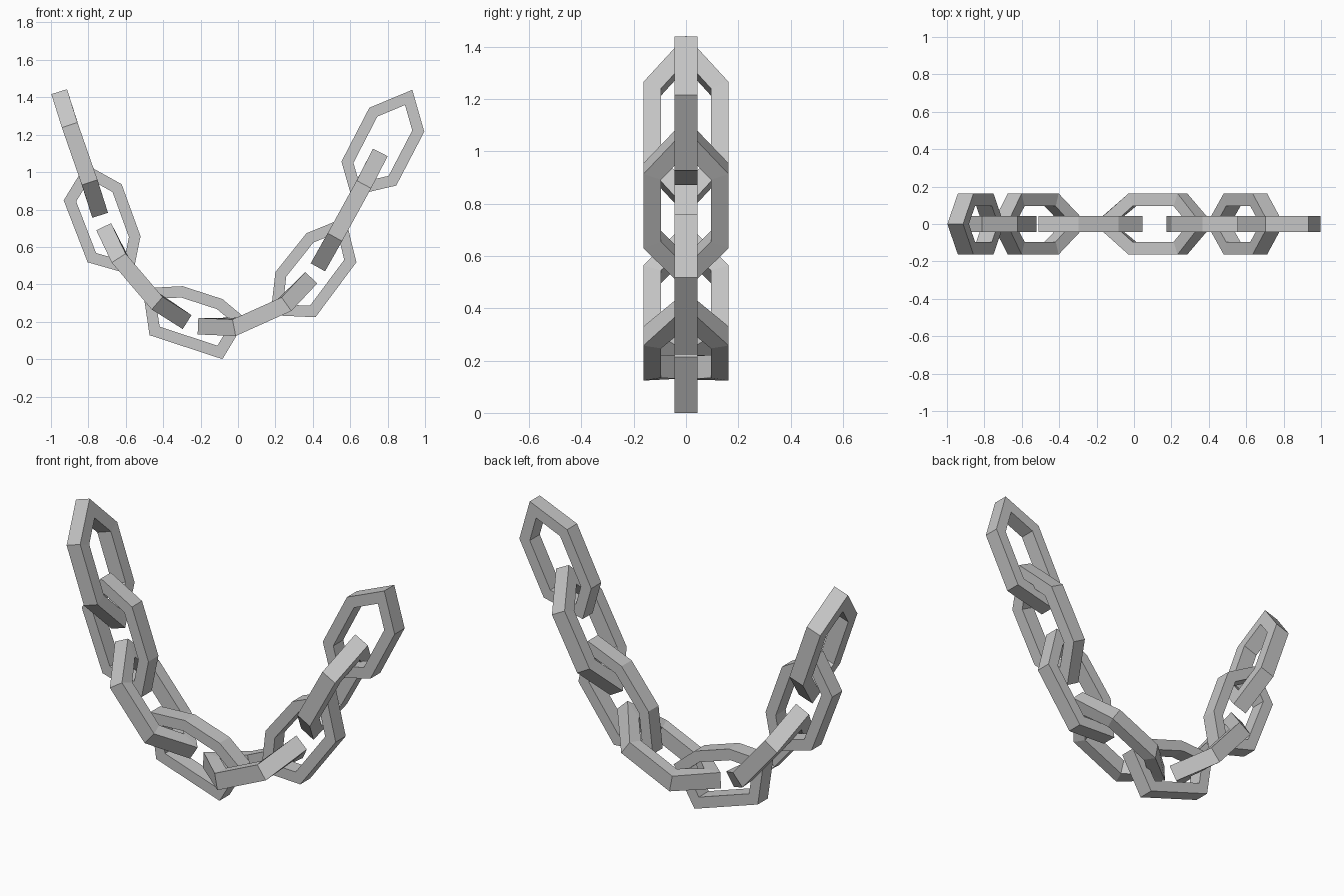
import bpy
import bmesh
from mathutils import Vector

default_cube = bpy.data.objects.get("Cube")
if default_cube:
    bpy.data.objects.remove(default_cube, do_unlink=True)

HALF_DEPTH = 0.044     # half the thickness of a bar
HALF_WIDTH = 0.163     # half the width of a link

# Plain steel
steel = bpy.data.materials.new("grey_steel")
steel.use_nodes = True
GREY = (0.57, 0.57, 0.57, 1)
steel.diffuse_color = GREY
steel.node_tree.nodes["Principled BSDF"].inputs["Base Color"].default_value = GREY


def inset(outline, distance):
    """Shrink a convex outline evenly, with mitred corners."""
    points = [Vector(p) for p in outline]
    count = len(points)
    centre = sum(points, Vector((0, 0))) / count
    result = []
    for i, point in enumerate(points):
        before = (point - points[i - 1]).normalized()
        after = (points[(i + 1) % count] - point).normalized()
        normals = [Vector((-d.y, d.x)) for d in (before, after)]
        normals = [n if n.dot(centre - point) > 0 else -n for n in normals]
        miter = (normals[0] + normals[1]).normalized()
        result.append(point + miter * distance / miter.dot(normals[0]))
    return result


def build_link(name, outline, bar, place):
    """Closed ring with square bars; place(u, v, side) puts a point in space."""
    inner = inset(outline, bar)
    bm = bmesh.new()
    rings = [[bm.verts.new(place(p[0], p[1], side)) for p in ring]
             for ring, side in ((outline, 1), (inner, 1), (inner, -1), (outline, -1))]
    count = len(outline)
    for r, ring in enumerate(rings):
        other = rings[(r + 1) % len(rings)]
        for i in range(count):
            j = (i + 1) % count
            bm.faces.new((ring[i], ring[j], other[j], other[i]))
    bmesh.ops.recalc_face_normals(bm, faces=bm.faces)
    mesh = bpy.data.meshes.new(name)
    bm.to_mesh(mesh)
    bm.free()
    mesh.materials.append(steel)
    obj = bpy.data.objects.new(name, mesh)
    bpy.context.collection.objects.link(obj)


def upright_link(name, outline):
    """Link lying in the plane of the chain's sag."""
    build_link(name, outline, 0.06,
               lambda u, v, side: Vector((u, side * HALF_DEPTH, v)))


def crosswise_link(name, spine):
    """Link turned across the chain and bent along a four-point spine."""
    pts = [Vector(p) for p in spine]
    dirs = [(b - a).normalized() for a, b in zip(pts, pts[1:])]
    stations = [0]
    for a, b in zip(pts, pts[1:]):
        stations.append(stations[-1] + (b - a).length)
    offsets = []
    for i in range(len(pts)):
        first, last = dirs[max(i - 1, 0)], dirs[min(i, len(dirs) - 1)]
        mid = (first + last).normalized()
        offsets.append(Vector((-mid.y, mid.x)) * HALF_DEPTH / mid.dot(first))

    def place(u, v, side):
        k = 0
        while k < len(dirs) - 1 and u > stations[k + 1]:
            k += 1
        t = (u - stations[k]) / (stations[k + 1] - stations[k])
        p = (pts[k] + offsets[k] * side).lerp(pts[k + 1] + offsets[k + 1] * side, t)
        return Vector((p.x, v, p.y))

    start, near, far, end = stations
    w = HALF_WIDTH
    outline = [(start, 0), (near, w), (far, w), (end, 0), (far, -w), (near, -w)]
    build_link(name, outline, 0.068, place)


# Crosswise links, from the right end of the chain to the left
crosswise_link("end_link_right", [(-.956, 1.43), (-.9, 1.252), (-.793, .945), (-.737, .769)])
crosswise_link("lower_link_right", [(-.718, .708), (-.638, .54), (-.432, .299), (-.272, .198)])
crosswise_link("bottom_link_left", [(-.214, .176), (-.021, .168), (.259, .294), (.392, .435)])
crosswise_link("upper_link_left", [(.427, .491), (.518, .652), (.673, .934), (.761, 1.105)])

# Upright links threaded between them
upright_link("upper_link_right", [(-.814, 1.042), (-.622, .935), (-.521, .657),
                                  (-.563, .449), (-.804, .518), (-.932, .849)])
upright_link("bottom_link_right", [(-.51, .379), (-.296, .39), (-.083, .321),
                                   (.045, .214), (-.083, 0), (-.473, .128)])
upright_link("lower_link_left", [(.2, .465), (.366, .673), (.574, .758),
                                 (.633, .518), (.414, .224), (.174, .235)])
upright_link("end_link_left", [(.553, 1.056), (.702, 1.344), (.932, 1.44),
                               (.996, 1.216), (.846, .928), (.606, .872)])
